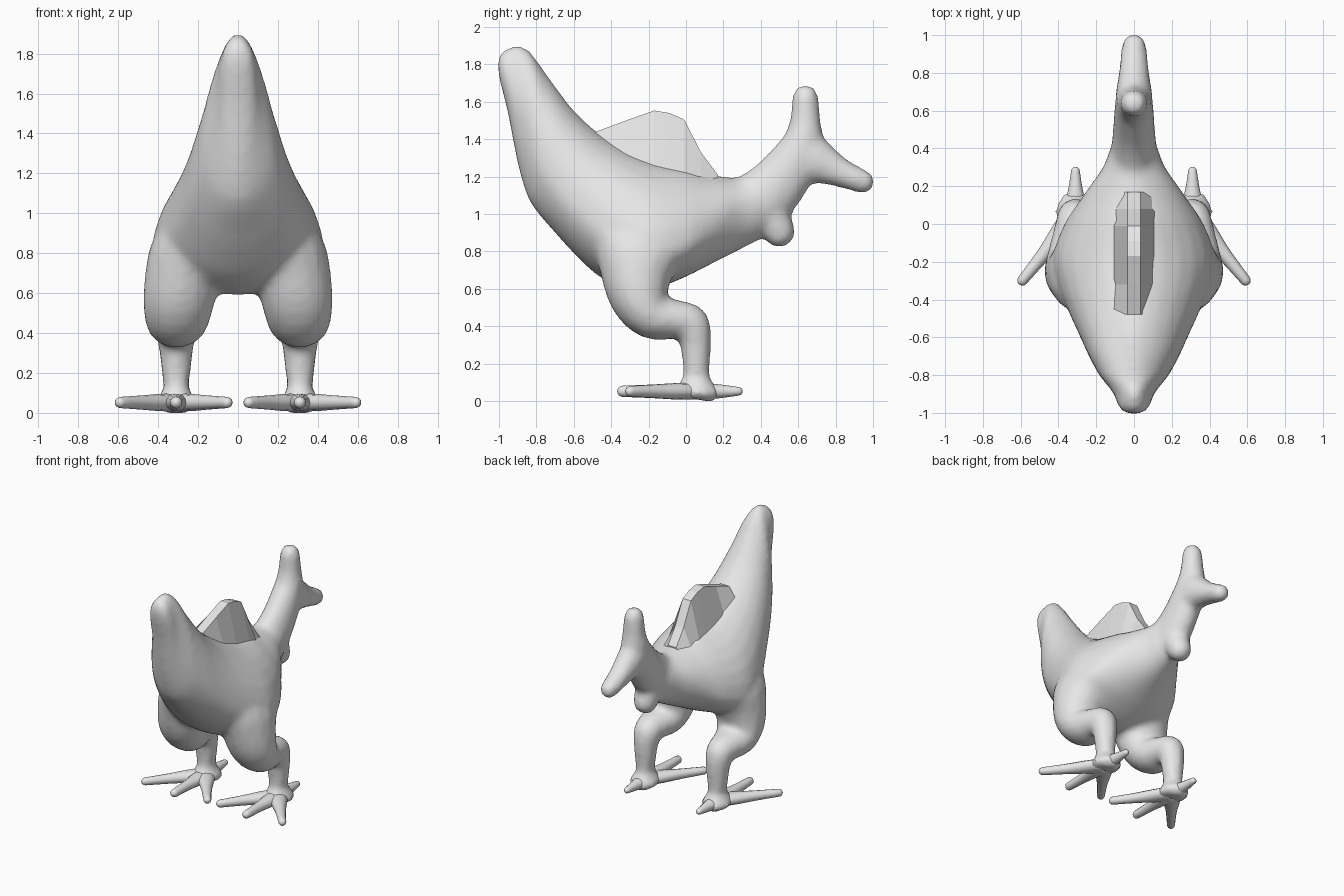
import bpy, bmesh, math
from mathutils import Vector

if "Cube" in bpy.data.objects:
    bpy.data.objects.remove(bpy.data.objects["Cube"])

grey = bpy.data.materials.new("plain grey")
grey.diffuse_color = (0.8, 0.8, 0.8, 1)
grey.use_nodes = True
grey.node_tree.nodes["Principled BSDF"].inputs["Base Color"].default_value = grey.diffuse_color
X = Vector((1, 0, 0))


def smooth_rows(rows, steps=3):
    """Catmull-Rom refinement of rows of numbers."""
    out = []
    for i in range(len(rows) - 1):
        a, b, c, d = (rows[max(0, min(len(rows) - 1, i + k))] for k in (-1, 0, 1, 2))
        for s in range(steps):
            t = s / steps
            out.append([0.5 * (2 * q + (r - p) * t + (2 * p - 5 * q + 4 * r - u) * t * t
                               + (3 * q - p - 3 * r + u) * t ** 3)
                        for p, q, r, u in zip(a, b, c, d)])
    return out + [list(rows[-1])]


def loft(name, rings):
    bm = bmesh.new()
    vs = [[bm.verts.new(p) for p in ring] for ring in rings]
    n = len(vs[0])
    for a, b in zip(vs, vs[1:]):
        for i in range(n):
            j = (i + 1) % n
            bm.faces.new((a[i], a[j], b[j], b[i]))
    bm.faces.new(vs[0][::-1])
    bm.faces.new(vs[-1])
    bmesh.ops.recalc_face_normals(bm, faces=bm.faces[:])
    me = bpy.data.meshes.new(name)
    bm.to_mesh(me)
    bm.free()
    me.materials.append(grey)
    ob = bpy.data.objects.new(name, me)
    bpy.context.collection.objects.link(ob)
    return ob


def tube(name, rows, side=X, sides=16, tip=True):
    """Rows of x, y, z, radius in the bending plane, radius sideways."""
    rows = smooth_rows(rows)
    pts = [Vector(r[:3]) for r in rows]
    rad = [(r[3], r[4]) for r in rows]
    tan = [(pts[min(i + 1, len(pts) - 1)] - pts[max(i - 1, 0)]).normalized()
           for i in range(len(pts))]
    if tip:  # rounded end, which reaches one radius past the last point
        p, t, (r, w) = pts[-1], tan[-1], rad[-1]
        for deg in (30, 55, 75, 86):
            a = math.radians(deg)
            pts.append(p + t * r * math.sin(a))
            rad.append((r * math.cos(a), w * math.cos(a)))
            tan.append(t)
    rings = []
    for p, t, (r, w) in zip(pts, tan, rad):
        up = side.cross(t).normalized()
        rings.append([p + side * w * math.cos(k * math.tau / sides)
                      + up * r * math.sin(k * math.tau / sides) for k in range(sides)])
    return loft(name, rings)


# body and raised tail: y, bottom, widest height, top, half width
body = [(-1.005, 1.76, 1.80, 1.83, .03), (-.985, 1.67, 1.77, 1.865, .07),
        (-.95, 1.53, 1.71, 1.89, .09), (-.9, 1.27, 1.60, 1.9, .107),
        (-.85, 1.10, 1.44, 1.885, .145), (-.8, 1.015, 1.31, 1.825, .185),
        (-.7, .90, 1.16, 1.685, .24), (-.6, .79, 1.05, 1.555, .285),
        (-.47, .67, .93, 1.435, .345), (-.32, .60, .84, 1.345, .405),
        (-.17, .60, .80, 1.285, .43), (0, .665, .84, 1.25, .37),
        (.1, .715, .91, 1.22, .305), (.2, .765, .98, 1.20, .235),
        (.3, .815, 1.02, 1.195, .165), (.4, .87, 1.04, 1.225, .125),
        (.48, .95, 1.07, 1.25, .09)]
rings = []
for y, lo, mid, hi, w in smooth_rows(body):
    ring = []
    for k in range(28):
        a = k * math.tau / 28
        c, s = math.cos(a), math.sin(a)
        power = 1.2 if c > 0 and y > -.8 else 1
        x = w * math.copysign(abs(s) ** power, s)
        ring.append((x, y, mid + c * ((hi - mid) if c > 0 else (mid - lo))))
    rings.append(ring)
skin = [loft("body", rings)]

# neck running up into the comb, then beak and wattle
skin.append(tube("neck_and_comb", [
    (0, .25, 1.0, .17, .15), (0, .38, 1.06, .17, .125), (0, .49, 1.16, .155, .112),
    (0, .57, 1.27, .135, .108), (0, .625, 1.38, .112, .1), (0, .638, 1.5, .083, .082),
    (0, .638, 1.622, .071, .071)]))
skin.append(tube("beak", [
    (0, .56, 1.31, .16, .09), (0, .66, 1.295, .145, .1), (0, .74, 1.262, .108, .09),
    (0, .84, 1.215, .077, .077), (0, .945, 1.172, .064, .066)]))
skin.append(tube("wattle", [
    (0, .36, 1.12, .16, .1), (0, .44, 1.01, .13, .1), (0, .475, .95, .098, .092),
    (0, .497, .908, .088, .088)]))

# legs: thigh flowing out of the body, bent knee, shank and flared ankle
leg = [(.15, -.2, 1.1, .28, .13), (.21, -.24, .86, .27, .22), (.27, -.262, .69, .20, .197),
       (.296, -.245, .55, .162, .18), (.305, -.175, .455, .13, .158),
       (.31, -.05, .435, .105, .122), (.31, .022, .408, .108, .103),
       (.31, .05, .32, .085, .088), (.31, .055, .2, .075, .073),
       (.31, .055, .13, .074, .066), (.31, .055, .085, .1, .085),
       (.31, .055, .045, .13, .11), (.31, .05, .01, .09, .075)]
for sx in (-1, 1):
    skin.append(tube("leg", [(sx * r[0],) + r[1:] for r in leg], tip=False))

# melt the body parts into one continuous skin
bpy.ops.object.select_all(action='DESELECT')
for ob in skin:
    ob.select_set(True)
bpy.context.view_layer.objects.active = skin[0]
bpy.ops.object.join()
rm = skin[0].modifiers.new("melt", "REMESH")
rm.mode, rm.voxel_size = 'VOXEL', 0.022
rm.use_smooth_shade = True
sm = skin[0].modifiers.new("soften", "SMOOTH")
sm.factor, sm.iterations = 0.5, 7

# angular ridge on the back: y, base height, crest height
ridge = [(-.48, 1.36, 1.44), (-.32, 1.25, 1.50), (-.17, 1.2, 1.553), (-.09, 1.18, 1.54),
         (-.01, 1.17, 1.505), (.08, 1.15, 1.33), (.17, 1.12, 1.21)]
loft("back_ridge", [[(-.12, y, b), (-.035, y, t), (.035, y, t), (.12, y, b)]
                    for y, b, t in ridge])

# toes: tip position and tip radius
for sx in (-1, 1):
    foot = Vector((sx * .31, .045, .052))
    for name, tx, ty, r in (("outer_toe", .59, -.298, .028), ("middle_toe", .31, -.338, .03),
                            ("inner_toe", .055, -.298, .028), ("rear_toe", .31, .28, .023)):
        end = Vector((sx * tx, ty, .052))
        d = end - foot
        rows = [(*(foot + d * f), rr, rr * k) for f, rr, k in
                ((0, .045, 1.6), (.3, .043, 1.3), (.6, .036, 1.05), (1, r, 1))]
        ob = tube(name, rows, side=d.cross(Vector((0, 0, 1))).normalized(), sides=12)
        ob.data.shade_smooth()
